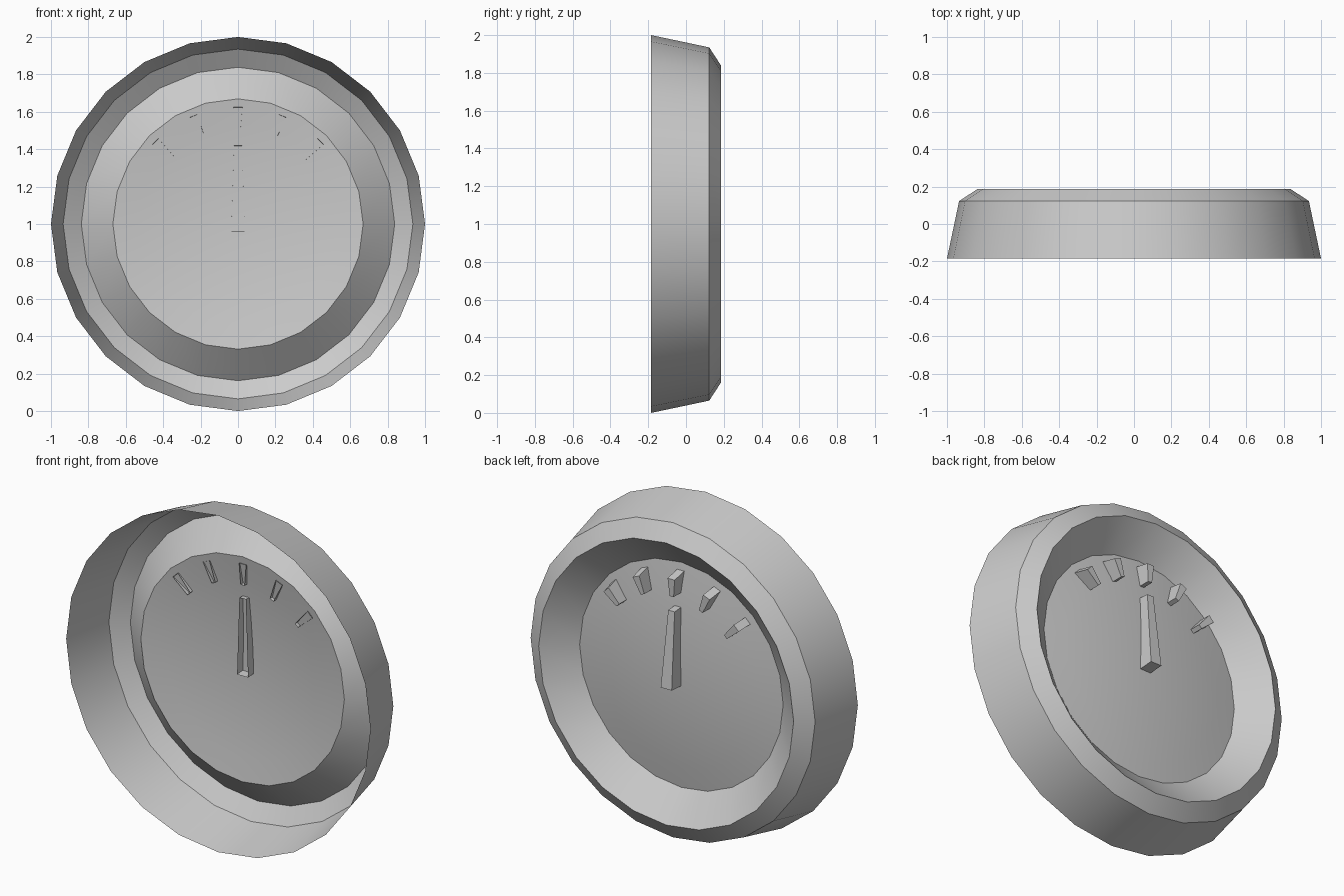
import bpy, bmesh, math
from mathutils import Matrix, Vector

if "Cube" in bpy.data.objects:
    bpy.data.objects.remove(bpy.data.objects["Cube"])

SIDES = 24
CENTRE_Z = 1.0
DIAL_R, DIAL_Y, DOME_H = 0.669, 0.043, 0.054


def make_object(name, bm):
    mesh = bpy.data.meshes.new(name)
    bm.to_mesh(mesh)
    bm.free()
    obj = bpy.data.objects.new(name, mesh)
    bpy.context.collection.objects.link(obj)
    return obj


# Open-backed casing: (radius, y) from the rear rim over the bezel, then the domed dial
profile = [(1.0, -0.185), (0.935, 0.123), (0.838, 0.186), (DIAL_R, DIAL_Y)]
profile += [(DIAL_R * t, DIAL_Y + DOME_H * (1 - t * t)) for t in (0.8, 0.6, 0.4, 0.2)]
bm = bmesh.new()
rings = []
for r, y in profile:
    rings.append([bm.verts.new((r * math.sin(a), y, CENTRE_Z + r * math.cos(a)))
                  for a in (2 * math.pi * i / SIDES for i in range(SIDES))])
for lower, upper in zip(rings, rings[1:]):
    for i in range(SIDES):
        j = (i + 1) % SIDES
        bm.faces.new((lower[i], lower[j], upper[j], upper[i]))
apex = bm.verts.new((0, DIAL_Y + DOME_H, CENTRE_Z))
for i in range(SIDES):
    tip = bm.faces.new((rings[-1][i], rings[-1][(i + 1) % SIDES], apex))
bm.normal_update()
if tip.normal.y < 0:
    bmesh.ops.reverse_faces(bm, faces=bm.faces[:])
for f in bm.faces:
    f.smooth = True
casing = make_object("gauge_casing", bm)
casing.data.set_sharp_from_angle(angle=math.radians(30))


def marker(name, inner, outer, angle):
    """Open-backed bar through the dial; each end is
    (base radius, top radius, half width, top y)."""
    bm = bmesh.new()
    rot = Matrix.Rotation(angle, 4, 'Y')

    def point(x, y, r):
        return bm.verts.new(rot @ Vector((x, y, r)) + Vector((0, 0, CENTRE_Z)))

    base, top = [], []
    for (rb, rt, w, y), signs in ((inner, (-1, 1)), (outer, (1, -1))):
        for s in signs:
            base.append(point(s * w, DIAL_Y, rb))
            top.append(point(s * w, y, rt))
    for i in range(4):
        j = (i + 1) % 4
        bm.faces.new((base[i], top[i], top[j], base[j]))
    cap = bm.faces.new(top[::-1])
    bmesh.ops.recalc_face_normals(bm, faces=bm.faces[:])
    bm.normal_update()
    if cap.normal.y < 0:
        bmesh.ops.reverse_faces(bm, faces=bm.faces[:])
    return make_object(name, bm)


# Scale marks fanned over the upper part of the dial
for i in range(5):
    marker(f"scale_mark_{i + 1}",
           (0.50, 0.50, 0.013, 0.135), (0.625, 0.605, 0.023, 0.14),
           math.radians(-45 + 22.5 * i))

# Needle pointing straight up, thickest at its pivot
marker("needle", (-0.04, -0.03, 0.036, 0.186), (0.42, 0.415, 0.021, 0.137), 0)
